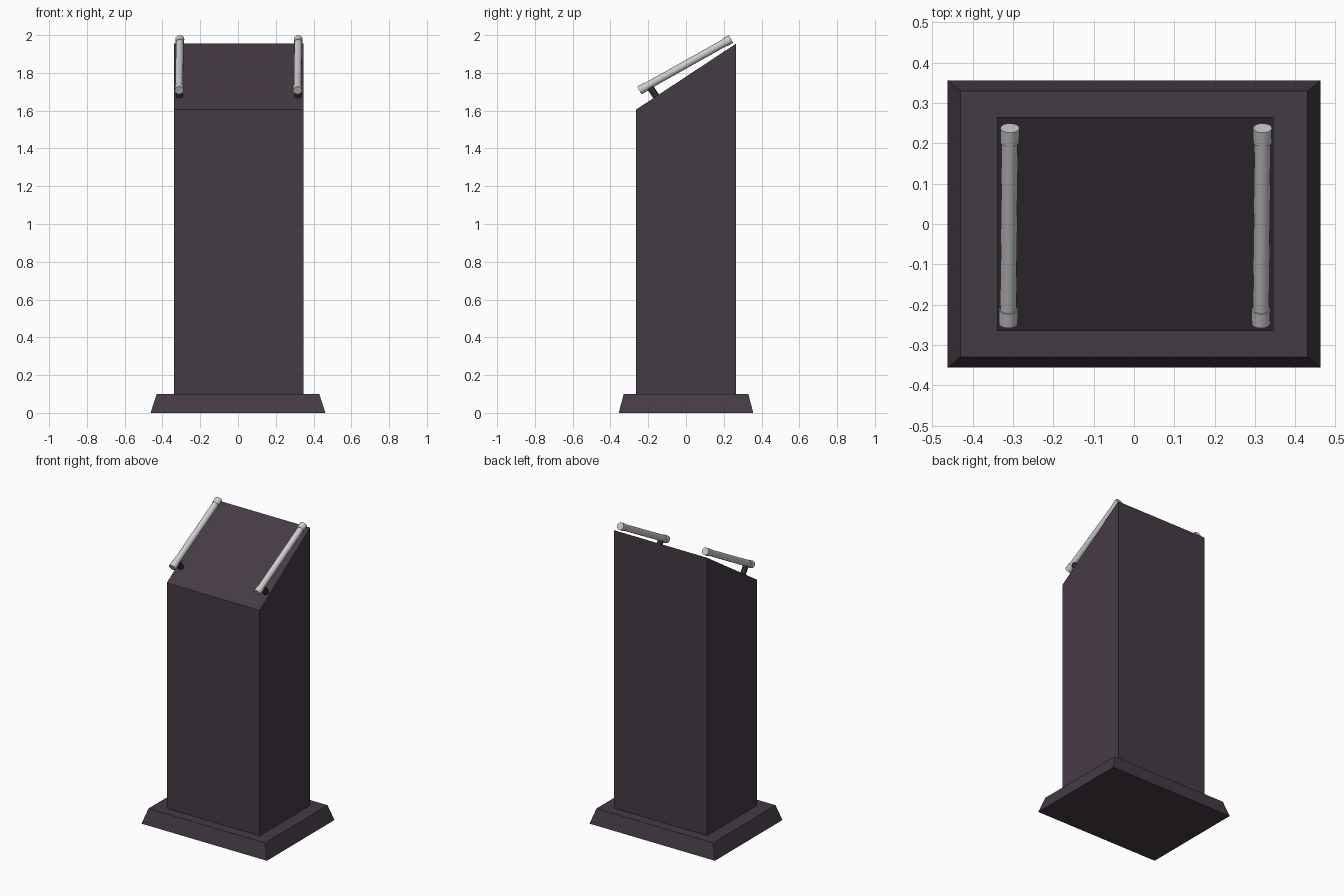
import bpy, bmesh
from mathutils import Vector

if "Cube" in bpy.data.objects:
    bpy.data.objects.remove(bpy.data.objects["Cube"])


def material(name, rgb):
    m = bpy.data.materials.new(name)
    m.diffuse_color = (*rgb, 1)
    m.use_nodes = True
    m.node_tree.nodes["Principled BSDF"].inputs["Base Color"].default_value = m.diffuse_color
    return m


DARK = material("dark_plum", (0.06, 0.043, 0.06))
BLACK = material("black_metal", (0.03, 0.028, 0.03))


def finish(name, bm, mat=None):
    bmesh.ops.recalc_face_normals(bm, faces=bm.faces)
    me = bpy.data.meshes.new(name)
    bm.to_mesh(me)
    bm.free()
    ob = bpy.data.objects.new(name, me)
    bpy.context.collection.objects.link(ob)
    if mat:
        me.materials.append(mat)
    return ob


def rod(name, a, b, profile, sides=16, mat=None):
    """Round bar from a to b; profile is a list of (distance along, radius)."""
    axis = (b - a).normalized()
    turn = axis.to_track_quat('Z', 'Y')
    bm = bmesh.new()
    verts = [bm.verts.new((r, 0, d)) for d, r in profile]
    edges = [bm.edges.new(p) for p in zip(verts, verts[1:])]
    bmesh.ops.spin(bm, geom=verts + edges, cent=(0, 0, 0), axis=(0, 0, 1),
                   angle=6.283185307, steps=sides)
    bmesh.ops.remove_doubles(bm, verts=bm.verts, dist=1e-5)
    ob = finish(name, bm, mat)
    ob.location = a
    ob.rotation_mode = 'QUATERNION'
    ob.rotation_quaternion = turn
    bpy.context.view_layer.objects.active = ob
    ob.select_set(True)
    bpy.ops.object.shade_smooth_by_angle(angle=0.6)
    ob.select_set(False)


# Plinth with sloping sides
bm = bmesh.new()
bmesh.ops.create_cube(bm, size=2)
for v in bm.verts:
    top = v.co.z > 0
    v.co = (v.co.x * (0.43 if top else 0.463),
            v.co.y * (0.33 if top else 0.356), 0.1 if top else 0)
finish("plinth", bm, DARK)

# Column with slanted reading top
bm = bmesh.new()
bmesh.ops.create_cube(bm, size=2)
for v in bm.verts:
    z = 0.1 if v.co.z < 0 else (1.605 if v.co.y < 0 else 1.955)
    v.co = (0.003 + v.co.x * 0.343, v.co.y * 0.265, z)
finish("column", bm, DARK)

# Handrails with end collars, each on a small post near the front
slope_normal = Vector((0, -0.35, 0.53)).normalized()
for side, x in (("left", -0.31), ("right", 0.317)):
    a = Vector((x - 0.002, -0.247, 1.707))
    b = Vector((x + 0.002, 0.238, 1.979))
    n = (b - a).length
    r, c, w = 0.0205, 0.0235, 0.04
    rod(side + "_rail", a, b,
        [(0, 0), (0, c), (w, c), (w, r), (n - w, r), (n - w, c), (n, c), (n, 0)])
    foot = Vector((x, -0.158, 1.676))
    rod(side + "_rail_post", foot - slope_normal * 0.012, foot + slope_normal * 0.06,
        [(0, 0), (0, 0.018), (0.066, 0.018), (0.066, 0)], 12, BLACK)
